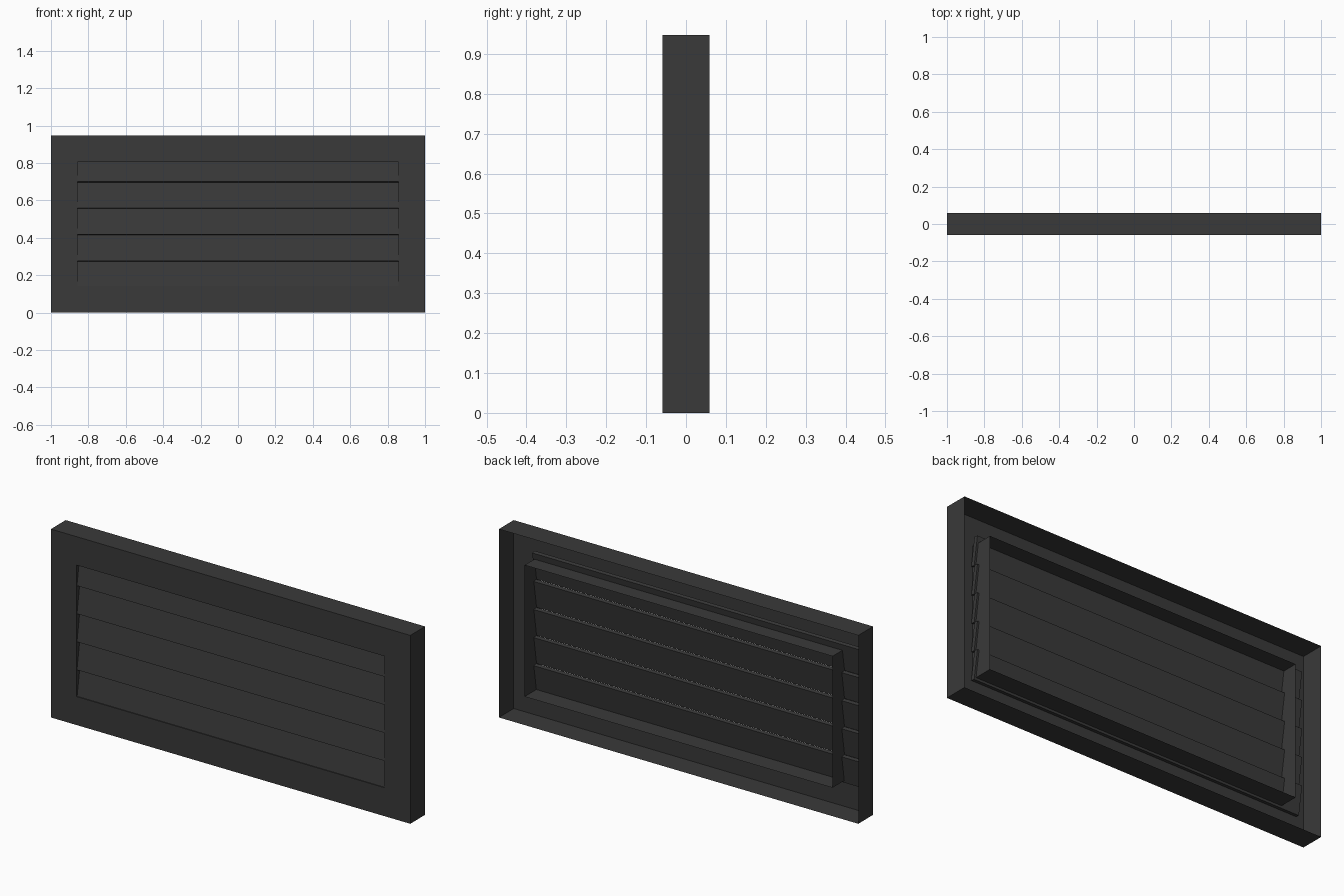
import bpy, bmesh, math
from mathutils import Matrix, Vector

cube = bpy.data.objects.get("Cube")
if cube:
    bpy.data.objects.remove(cube, do_unlink=True)

# Single charcoal paint
paint = bpy.data.materials.new("charcoal_paint")
paint.use_nodes = True
colour = (0.041, 0.041, 0.041, 1)
paint.diffuse_color = colour
paint.node_tree.nodes["Principled BSDF"].inputs["Base Color"].default_value = colour

HEIGHT, DEPTH, BORDER = 0.9475, 0.118, 0.143
FRONT, BACK = -DEPTH / 2, DEPTH / 2


def finish(name, bm):
    mesh = bpy.data.meshes.new(name)
    bm.to_mesh(mesh)
    bm.free()
    mesh.materials.append(paint)
    obj = bpy.data.objects.new(name, mesh)
    bpy.context.collection.objects.link(obj)
    return obj


# Sheet frame: outer rim, front plate and inner duct, open at the back
bm = bmesh.new()


def rectangle(inset, y):
    x, low, high = 1 - inset, inset, HEIGHT - inset
    return [bm.verts.new((sx, y, z)) for sx, z in
            ((-x, low), (x, low), (x, high), (-x, high))]


loops = [rectangle(0, BACK), rectangle(0, FRONT),
         rectangle(BORDER, FRONT), rectangle(BORDER, BACK)]
for a, b in zip(loops, loops[1:]):
    for i in range(4):
        j = (i + 1) % 4
        bm.faces.new((a[i], a[j], b[j], b[i]))
bmesh.ops.recalc_face_normals(bm, faces=bm.faces)
front = max(bm.faces, key=lambda f: abs(f.normal.y))
if front.normal.y > 0:
    bmesh.ops.reverse_faces(bm, faces=bm.faces)
finish("vent_frame", bm)

# Tilted slats: lower edge forward, ends passing through the duct walls
LEFT, RIGHT = 0.866, -0.955
LENGTH, THICK, PITCH = 0.1405, 0.02, 0.1412
tilt = Matrix.Rotation(math.radians(-9), 4, 'X')
for n in range(5):
    bm = bmesh.new()
    bmesh.ops.create_cube(bm, size=1)
    bmesh.ops.scale(bm, verts=bm.verts, vec=(LEFT - RIGHT, THICK, LENGTH))
    # Pivot on the lower front edge
    bmesh.ops.translate(bm, verts=bm.verts, vec=(0, THICK / 2, LENGTH / 2))
    bmesh.ops.transform(bm, matrix=tilt, verts=bm.verts)
    corner = Vector(((LEFT + RIGHT) / 2, FRONT + 0.003, 0.135 + n * PITCH))
    bmesh.ops.translate(bm, verts=bm.verts, vec=corner)
    finish(f"slat_{n + 1}", bm)
